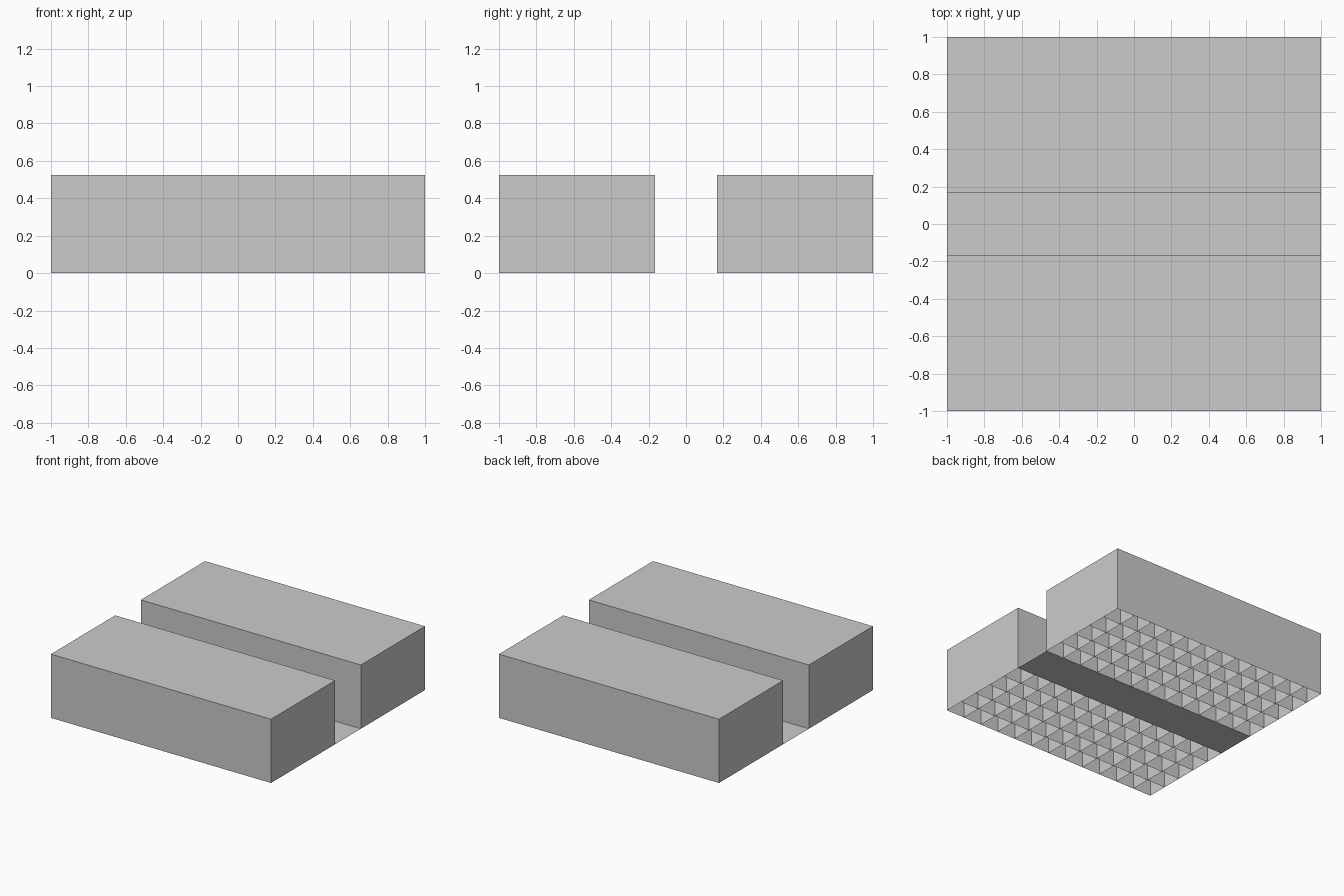
import bpy, bmesh

if "Cube" in bpy.data.objects:
    bpy.data.objects.remove(bpy.data.objects["Cube"])

N = 12            # cells across the square footprint
S = 2.0 / N       # cell size
H = 0.524         # block height


def make_object(name, quads):
    bm = bmesh.new()
    for q in quads:
        bm.faces.new([bm.verts.new(p) for p in q])
    bmesh.ops.remove_doubles(bm, verts=bm.verts, dist=1e-5)
    mesh = bpy.data.meshes.new(name)
    bm.to_mesh(mesh)
    bm.free()
    obj = bpy.data.objects.new(name, mesh)
    bpy.context.collection.objects.link(obj)


def flat(y0, y1, z):
    return [(-1, y0, z), (1, y0, z), (1, y1, z), (-1, y1, z)]


def column(x, y):
    # open-bottomed square column: four thin walls and a top
    c = [(x, y), (x + S, y), (x + S, y + S), (x, y + S)]
    walls = [[(*c[k], 0), (*c[(k + 1) % 4], 0), (*c[(k + 1) % 4], H), (*c[k], H)]
             for k in range(4)]
    return walls + [[(*p, H) for p in c]]


def block(name, rows):
    for_each = [column(-1 + i * S, -1 + j * S) for j in rows for i in range(N)]
    # neighbouring columns share their dividing walls, so keep each wall once
    unique = {}
    for q in sum(for_each, []):
        key = tuple(round(sum(p[a] for p in q), 4) + 0.0 for a in range(3))
        unique.setdefault(key, q)
    make_object(name, unique.values())


# Two raised blocks, hollow and divided into cells underneath
block("front_block", range(0, 5))
block("back_block", range(7, 12))

# Thin floor of the channel between the blocks
make_object("channel_floor", [flat(-S, S, 0)])
